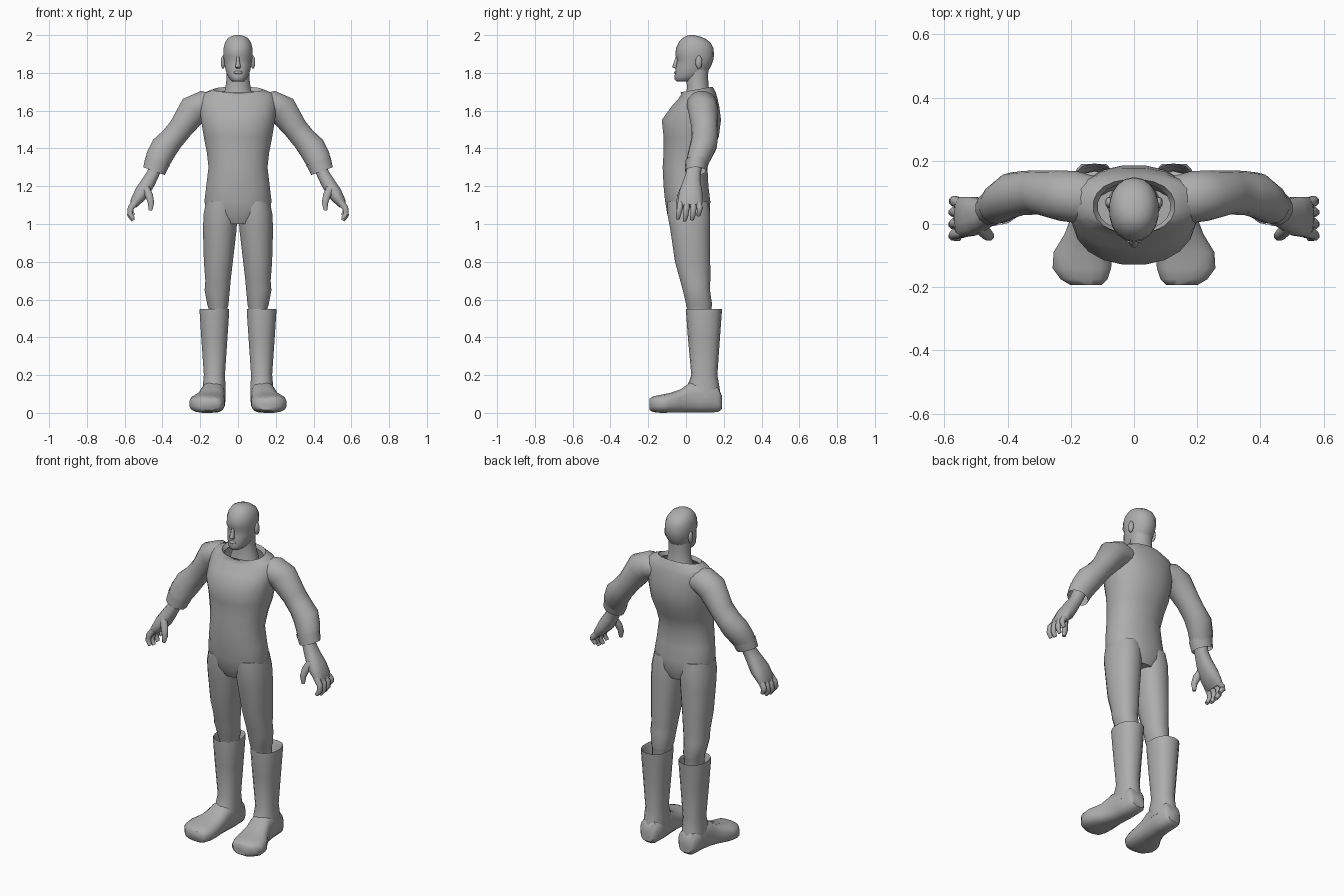
import bpy, bmesh, math
from mathutils import Vector

grey = bpy.data.materials.new("plain grey")
grey.diffuse_color = (0.42, 0.42, 0.42, 1)


def finish(name, bm, mirror, angle=50):
    bmesh.ops.recalc_face_normals(bm, faces=bm.faces)
    me = bpy.data.meshes.new(name)
    bm.to_mesh(me)
    bm.free()
    ob = bpy.data.objects.new(name, me)
    bpy.context.collection.objects.link(ob)
    me.materials.append(grey)
    bpy.ops.object.select_all(action='DESELECT')
    ob.select_set(True)
    bpy.context.view_layer.objects.active = ob
    bpy.ops.object.shade_smooth_by_angle(angle=math.radians(angle))
    if mirror:
        ob.modifiers.new("other side", 'MIRROR')
    return ob


def loft(name, rings, n=16, power=2.0, caps=(True, True), mirror=False):
    """Skin rings given as (centre, half-axis u, half-axis v); power squares them off."""
    bm = bmesh.new()
    loops = []
    for c, u, v in rings:
        loop = []
        for i in range(n):
            t = 2 * math.pi * (i + 0.5) / n
            cu, cv = (math.copysign(abs(f) ** (2 / power), f) for f in (math.cos(t), math.sin(t)))
            loop.append(bm.verts.new(Vector(c) + Vector(u) * cu + Vector(v) * cv))
        loops.append(loop)
    for a, b in zip(loops, loops[1:]):
        for i in range(n):
            j = (i + 1) % n
            bm.faces.new((a[i], a[j], b[j], b[i]))
    for end, on in zip((loops[0], loops[-1]), caps):
        if on:
            bm.faces.new(end)
    return finish(name, bm, mirror)


def level(z, x0, x1, y0, y1, tilt=0.0):
    """Horizontal ring from its extents; tilt raises the back."""
    return (((x0 + x1) / 2, (y0 + y1) / 2, z), ((x1 - x0) / 2, 0, 0), (0, (y1 - y0) / 2, tilt))


def limb(name, path, n=12, power=2.0, caps=(True, True)):
    """Tube along points (x, y, z, half thickness, half depth in y), mirrored."""
    pts = [Vector(p[:3]) for p in path]
    rings = []
    for i, p in enumerate(path):
        d = pts[min(i + 1, len(pts) - 1)] - pts[max(i - 1, 0)]
        side = d.cross(Vector((0, 1, 0))).normalized()
        rings.append((pts[i], side * p[3], (0, p[4], 0)))
    return loft(name, rings, n, power, caps, True)


def blob(name, loc, size, mirror=False):
    bm = bmesh.new()
    bmesh.ops.create_uvsphere(bm, u_segments=12, v_segments=8, radius=1)
    for v in bm.verts:
        v.co = Vector(a * b + c for a, b, c in zip(v.co, size, loc))
    return finish(name, bm, mirror)


# Torso: pelvis to open collar (z, half width, front y, back y, tilt)
torso = [(1.0, .09, -.075, .11, 0), (1.05, .165, -.10, .128, 0), (1.12, .18, -.112, .13, 0),
         (1.2, .17, -.12, .12, 0), (1.3, .158, -.125, .115, 0), (1.38, .167, -.12, .14, 0),
         (1.46, .183, -.12, .175, 0), (1.55, .198, -.13, .187, 0), (1.62, .205, -.08, .178, 0),
         (1.665, .205, -.04, .168, 0), (1.693, .185, -.025, .158, .005), (1.712, .13, -.03, .142, .015),
         (1.69, .115, -.02, .13, .015)]
loft("torso", [level(z, -w, w, f, b, t) for z, w, f, b, t in torso], 20, 2.2, (True, False))

# Trouser legs
loft("leg", [level(*r) for r in [
    (1.12, .01, .17, -.10, .12), (1.05, .002, .184, -.10, .13), (.97, .006, .187, -.085, .13),
    (.8, .026, .182, -.06, .13), (.7, .038, .174, -.032, .13), (.65, .042, .178, -.018, .128),
    (.57, .05, .163, .0, .14), (.555, .055, .157, .005, .135), (.42, .065, .155, .03, .135)]],
    16, 2.2, mirror=True)

# Boot shafts, open at the top
loft("boot_shaft", [level(*r) for r in [
    (.4, .062, .185, .02, .168), (.53, .054, .196, .01, .182), (.55, .046, .204, .0, .192),
    (.535, .045, .205, .0, .19), (.4, .054, .196, .01, .18), (.2, .068, .182, .028, .166),
    (.15, .065, .187, .01, .175), (.08, .065, .19, -.01, .186)]],
    14, 2.3, (False, True), True)

# Feet, lofted from heel to toe (y, centre x, half width, bottom, top)
foot = [(.19, .127, .04, .02, .09), (.17, .127, .058, .003, .14), (.08, .128, .062, 0, .17),
        (.02, .135, .066, 0, .16), (-.03, .145, .075, 0, .125), (-.09, .162, .094, 0, .105),
        (-.14, .165, .094, 0, .095), (-.175, .158, .075, .004, .088), (-.193, .152, .05, .015, .075)]
loft("boot_foot", [((x, y, (b + t) / 2), (w, 0, 0), (0, 0, (t - b) / 2)) for y, x, w, b, t in foot],
     16, 2.7, mirror=True)

# Sleeves with a turned cuff
limb("sleeve", [(.12, .08, 1.63, .06, .07), (.18, .085, 1.63, .078, .082), (.235, .09, 1.605, .083, .08),
                (.305, .10, 1.505, .066, .07), (.35, .098, 1.45, .066, .07), (.39, .09, 1.405, .074, .073),
                (.42, .07, 1.35, .071, .066), (.432, .06, 1.32, .064, .06)],
     14, caps=(True, False))
limb("cuff", [(.425, .06, 1.335, .07, .063), (.445, .05, 1.28, .062, .056), (.44, .052, 1.292, .052, .048),
              ][:2], 14, caps=(False, False))

# Hands: wrist and palm, four curled fingers, thumb
limb("palm", [(.425, .05, 1.33, .036, .042), (.45, .038, 1.265, .034, .04), (.475, .03, 1.22, .038, .048),
              (.51, .025, 1.165, .04, .063), (.545, .022, 1.115, .028, .066), (.555, .022, 1.095, .018, .06)],
     12, 2.4)
for k, (y, drop) in enumerate([(-.032, 0), (.003, .01), (.04, .004), (.073, -.018)]):
    limb(f"finger_{k + 1}", [(.54, y * .85, 1.12, .02, .017), (.568, y, 1.085, .018, .017),
                             (.572, y * 1.05 - .005, 1.055 - drop, .016, .015),
                             (.555, y * 1.05 - .01, 1.028 - drop, .011, .011)], 8)
limb("thumb", [(.495, -.005, 1.2, .024, .022), (.47, -.028, 1.15, .022, .02),
               (.46, -.038, 1.11, .018, .016), (.464, -.042, 1.072, .01, .01)], 8)

# Neck
loft("neck", [level(*r) for r in [(1.66, -.085, .085, -.01, .135), (1.72, -.068, .068, .005, .122),
                                  (1.77, -.062, .062, 0, .118), (1.84, -.062, .062, .0, .12)]], 16)

# Head: chin to crown (z, half width, front y, back y)
head = [(1.755, .03, -.05, .03), (1.765, .042, -.06, .06), (1.785, .056, -.06, .095),
        (1.81, .065, -.056, .117), (1.84, .072, -.054, .135), (1.87, .076, -.046, .145),
        (1.892, .079, -.057, .148), (1.93, .078, -.053, .146), (1.96, .07, -.04, .13),
        (1.983, .055, -.02, .10), (1.995, .034, .0, .065), (2.0, .012, .015, .04)]
loft("head", [level(z, -w, w, f, b) for z, w, f, b in head], 18, 2.15)

# Face details: nose, lips, ears
loft("nose", [level(*r) for r in [(1.823, -.012, .012, -.06, -.04), (1.832, -.016, .016, -.075, -.04),
                                  (1.85, -.011, .011, -.067, -.04), (1.885, -.008, .008, -.056, -.04)]], 8)
blob("lips", (0, -.053, 1.802), (.024, .01, .009))
blob("ear", (.079, .068, 1.857), (.012, .018, .035), True)
